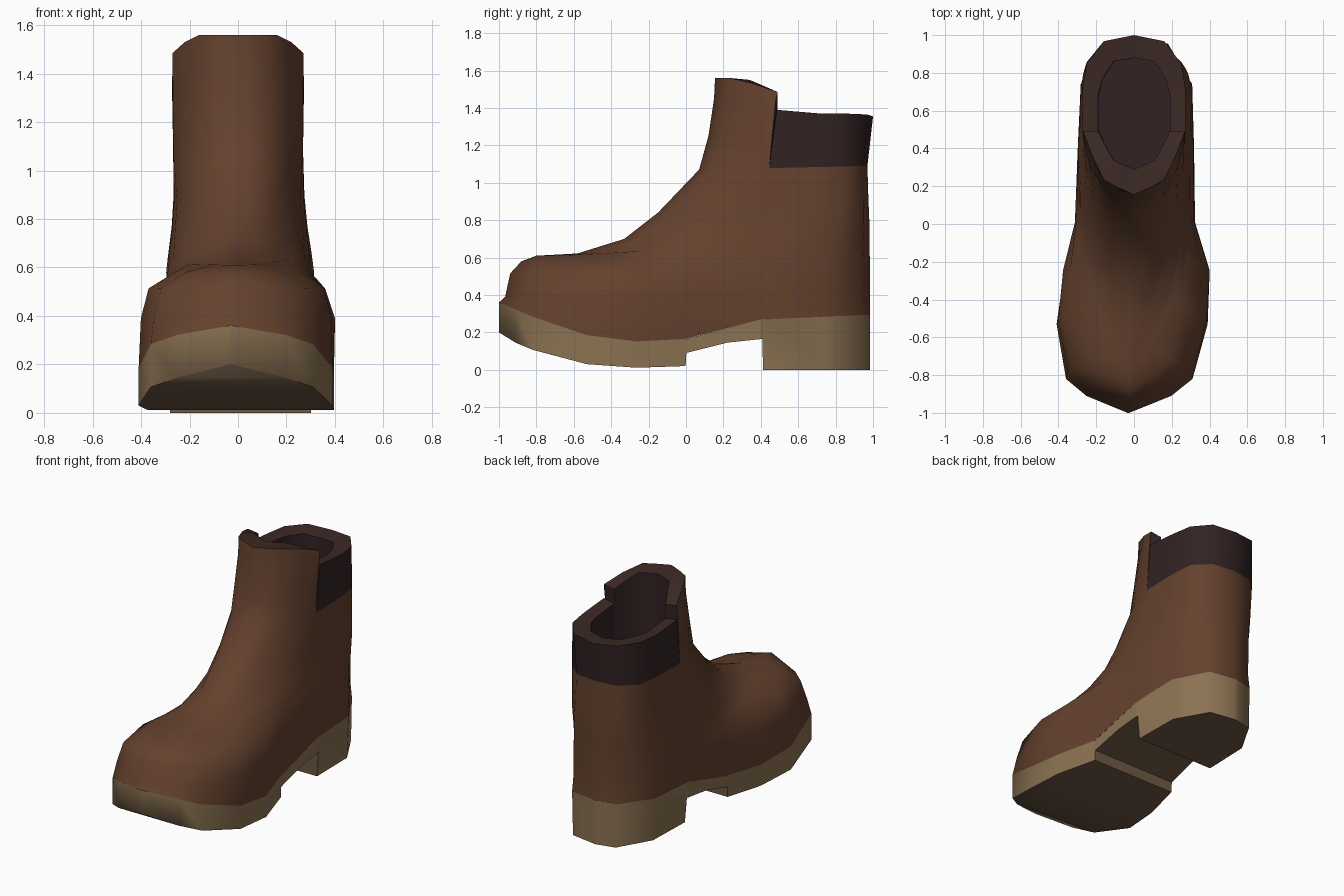
import bpy, bmesh, math

if "Cube" in bpy.data.objects:
    bpy.data.objects.remove(bpy.data.objects["Cube"])


def material(name, rgb):
    m = bpy.data.materials.new(name)
    m.diffuse_color = (*rgb, 1)
    m.use_nodes = True
    m.node_tree.nodes["Principled BSDF"].inputs["Base Color"].default_value = m.diffuse_color
    return m


LEATHER = material("leather", (.128, .053, .027))
RUBBER = material("sole_rubber", (.26, .17, .085))
TREAD = material("tread", (.16, .10, .06))
ELASTIC = material("elastic", (.032, .016, .017))
LINING = material("lining", (.045, .022, .018))


def interp(table, y):
    """Piecewise linear lookup in a list of (y, value)."""
    if y <= table[0][0]:
        return table[0][1]
    for (a, va), (b, vb) in zip(table, table[1:]):
        if y <= b:
            return va + (vb - va) * (y - a) / (b - a)
    return table[-1][1]


# Slight left/right bend of the foot, fading out up the shaft
BEND = [(-1, -.03), (-.82, -.025), (-.53, -.01), (-.26, .013), (0, .005), (.4, .01),
        (.96, .015), (1, -.03)]


def bend(y, z):
    return interp(BEND, y) * max(0, min(1, (1.1 - z) / .6))


def mirrored(half, closed):
    """Right-hand points plus their mirror, as a ring or as an open arc."""
    if closed:
        return half + [(-x, y, z) for x, y, z in reversed(half[1:-1])]
    return [(-x, y, z) for x, y, z in reversed(half[1:])] + half


def smooth(ob, angle):
    bpy.ops.object.select_all(action='DESELECT')
    ob.select_set(True)
    bpy.context.view_layer.objects.active = ob
    bpy.ops.object.shade_smooth_by_angle(angle=math.radians(angle))


def finish(name, bm, mats, angle=50):
    bmesh.ops.recalc_face_normals(bm, faces=bm.faces)
    me = bpy.data.meshes.new(name)
    bm.to_mesh(me)
    bm.free()
    for m in mats:
        me.materials.append(m)
    ob = bpy.data.objects.new(name, me)
    bpy.context.collection.objects.link(ob)
    smooth(ob, angle)
    return ob


def loft(name, rows, mats, mat_of, closed=True, caps=False, angle=50):
    """Skin rows of equal point count; mat_of(row, column) picks the material."""
    bm = bmesh.new()
    vs = [[bm.verts.new((x + bend(y, z), y, z)) for x, y, z in r] for r in rows]
    n = len(rows[0])
    for i, (a, b) in enumerate(zip(vs, vs[1:])):
        for j in range(n if closed else n - 1):
            q = (j + 1) % n
            bm.faces.new((a[j], a[q], b[q], b[j])).material_index = mat_of(i, j)
    if caps and closed:
        bm.faces.new(vs[0])
        bm.faces.new(vs[-1])
    elif caps:
        for j in (0, -1):
            bm.faces.new([r[j] for r in vs]).material_index = len(mats) - 1
    return finish(name, bm, mats, angle)


# Sole: outline half width, top edge and bottom edge along the foot
WIDTH = [(-1, .004), (-.91, .225), (-.82, .335), (-.53, .40), (-.265, .383), (-.0075, .315),
         (.39, .303), (.737, .295), (.955, .165), (.985, .004)]
TOP = [(-1, .36), (-.8, .275), (-.53, .185), (-.25, .15), (0, .165), (.4, .27), (1, .295)]
BOTTOM = [(-1, .2), (-.87, .12), (-.53, .03), (-.25, .01), (-.002, .02), (.002, .09),
          (.22, .145), (.408, .165), (.412, 0), (1, 0)]
rows = []
for y in sorted({p[0] for p in WIDTH} | {-.002, .002, .22, .408, .412}):
    w, t, b = interp(WIDTH, y), interp(TOP, y), interp(BOTTOM, y)
    v = w * (.96 if y > .41 else 1)
    rows.append([(-w, y, t), (w, y, t), (v, y, b), (-v, y, b)])
loft("sole", rows, [RUBBER, TREAD], lambda i, j: int(j == 2), caps=True, angle=70)

# Upper: rings from the sole to the ankle (front y, front z, back y, back z, half widths)
FRAC = [0, .045, .09, .237, .37, .5, .7, .875, .978, 1]
RINGS = [
    (-.967, .39, .984, .39, (.215, .325, .393, .388, .318, .308, .295, .165)),
    (-.94, .515, .984, .51, (.19, .295, .363, .348, .31, .305, .29, .165)),
    (-.88, .58, .983, .58, (.13, .20, .26, .27, .295, .305, .29, .165)),
    (-.80, .61, .982, .63, (.05, .09, .20, .26, .29, .30, .285, .165)),
    (-.58, .622, .981, .68, (.05, .10, .22, .27, .29, .295, .28, .16)),
    (-.33, .70, .98, .80, (.08, .13, .22, .265, .278, .28, .27, .16)),
    (-.15, .84, .975, .92, (.09, .14, .22, .255, .268, .27, .262, .155)),
    (.07, 1.07, .97, 1.09, (.10, .16, .23, .267, .268, .268, .25, .15)),
]
base = [(0 if i in (0, 9) else w, y, interp(TOP, y)) for i, (y, w) in enumerate(WIDTH)]
rows = [mirrored(base, True)]
for yf, zf, yb, zb, ws in RINGS:
    half = [(w, yf + (yb - yf) * f, zf + (zb - zf) * f) for f, w in zip(FRAC, (0, *ws, 0))]
    if zf > 1:  # ankle ring: side point lines up with the cuff seam
        half[4] = (.267, .445, 1.08)
    rows.append(mirrored(half, True))
ankle = half
upper = loft("upper", rows, [LEATHER], lambda i, j: 0)

# Front collar and rear elastic cuff: thick arcs around the opening
FLOOR = .95


def collar(name, outer, inner, mat):
    rim = [(x, y, t[2] - .01) for (x, y), t in zip(inner, outer[-1])]
    floor = [(x, y, FLOOR) for x, y in inner]
    n = len(outer)
    return loft(name, [mirrored(r, False) for r in outer + [rim, floor]], [mat, LINING, ELASTIC],
                lambda i, j: max(0, i - n + 2), closed=False, caps=True)


front_in = [(0, .29), (.06, .315), (.11, .34), (.15, .41), (.19, .49)]
rear_in = [(0, .88), (.11, .86), (.17, .76), (.19, .68), (.19, .58), (.19, .49)]
front = collar("front_collar", [
    ankle[:5],
    [(0, .12, 1.25), (.10, .155, 1.25), (.16, .19, 1.25), (.235, .31, 1.25), (.268, .46, 1.25)],
    [(0, .15, 1.45), (.10, .19, 1.45), (.16, .23, 1.45), (.23, .35, 1.45), (.27, .48, 1.445)],
    [(0, .155, 1.56), (.10, .20, 1.56), (.16, .235, 1.56), (.22, .36, 1.53), (.27, .49, 1.485)],
], front_in, LEATHER)
collar("rear_cuff", [
    ankle[:3:-1],
    [(0, 1.0, 1.355), (.16, .968, 1.365), (.25, .85, 1.37), (.272, .72, 1.37), (.273, .60, 1.38),
     (.272, .485, 1.39)],
], rear_in, ELASTIC)

# Weld the front collar to the upper so the leather is one piece
bpy.ops.object.select_all(action='DESELECT')
front.select_set(True)
upper.select_set(True)
bpy.context.view_layer.objects.active = upper
bpy.ops.object.join()
bm = bmesh.new()
bm.from_mesh(upper.data)
bmesh.ops.remove_doubles(bm, verts=bm.verts, dist=.0005)
bm.to_mesh(upper.data)
bm.free()
smooth(upper, 50)

# Insole closing the inside of the shaft
bm = bmesh.new()
ring = mirrored([(x, y, FLOOR) for x, y in front_in + rear_in[-2::-1]], True)
bm.faces.new([bm.verts.new((x + bend(y, z), y, z)) for x, y, z in ring])
finish("insole", bm, [ELASTIC])
